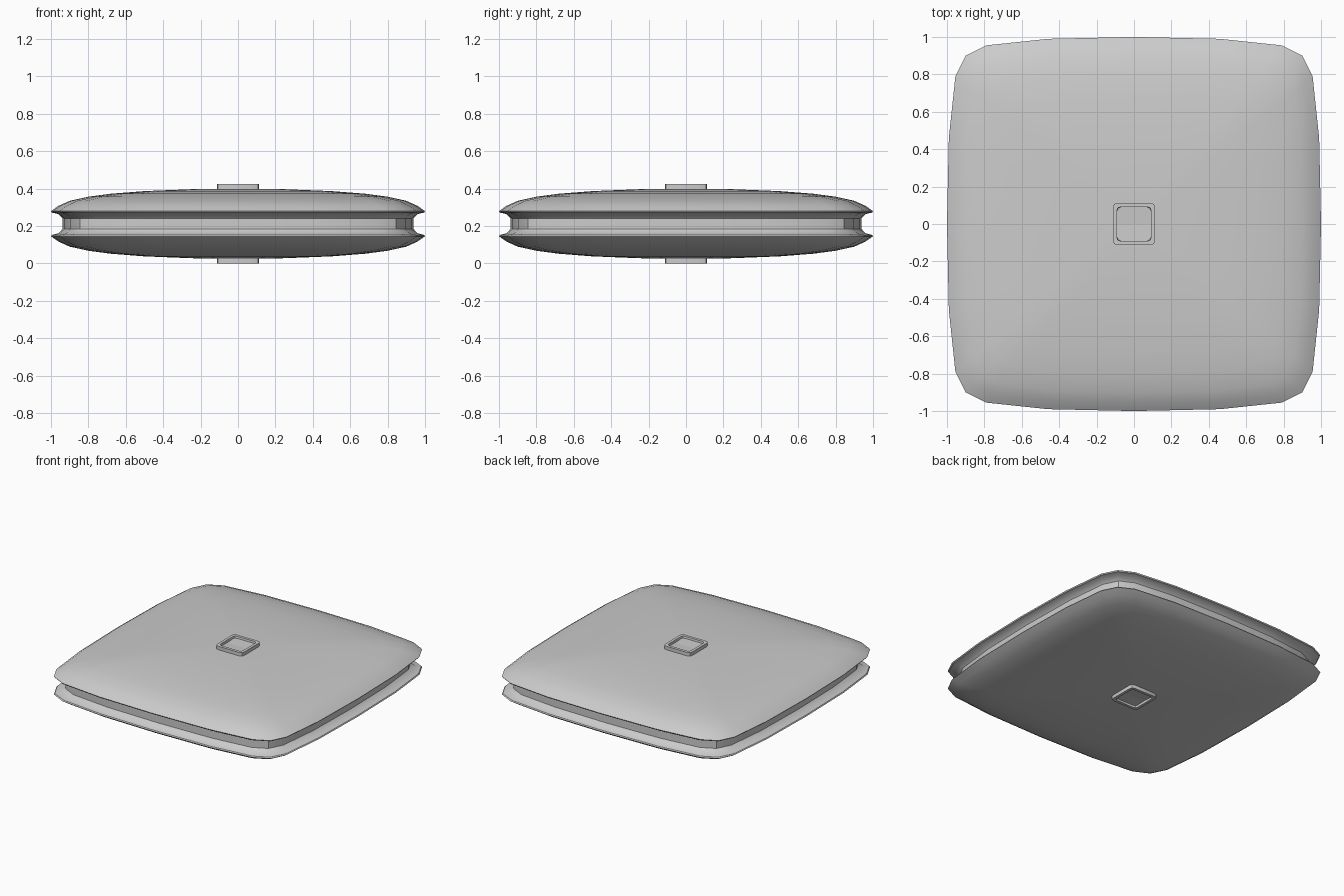
import bpy, bmesh, math

old = bpy.data.objects.get("Cube")
if old:
    bpy.data.objects.remove(old, do_unlink=True)

MID = 0.2125  # height of the mirror plane between both shells

grey = bpy.data.materials.new("light_grey")
grey.use_nodes = True
grey.diffuse_color = (0.6, 0.6, 0.6, 1)
grey.node_tree.nodes["Principled BSDF"].inputs["Base Color"].default_value = (0.6, 0.6, 0.6, 1)


def four_sides(quarter):
    """Repeat a quarter outline around the z axis."""
    points = []
    for _ in range(4):
        points += quarter
        quarter = [(-y, x) for x, y in quarter]
    return points


def add_rings(bm, outline, profile):
    """Skin scaled copies of the outline at the (scale, height) steps."""
    rings = [[bm.verts.new((x * s, y * s, z)) for x, y in outline] for s, z in profile]
    n = len(outline)
    for a, b in zip(rings, rings[1:]):
        for i in range(n):
            j = (i + 1) % n
            bm.faces.new((a[i], a[j], b[j], b[i]))
    return rings


def close_ring(bm, ring, z):
    """Close a ring with a fan to its centre."""
    centre = bm.verts.new((0, 0, z))
    for i, v in enumerate(ring):
        bm.faces.new((v, ring[(i + 1) % len(ring)], centre))


def finish(name, bm, angle):
    bmesh.ops.recalc_face_normals(bm, faces=bm.faces[:])
    mesh = bpy.data.meshes.new(name)
    bm.to_mesh(mesh)
    bm.free()
    mesh.materials.append(grey)
    obj = bpy.data.objects.new(name, mesh)
    bpy.context.collection.objects.link(obj)
    bpy.ops.object.select_all(action="DESELECT")
    obj.select_set(True)
    bpy.context.view_layer.objects.active = obj
    bpy.ops.object.shade_smooth_by_angle(angle=math.radians(angle))


# Pillow body: upper half profile from crown to groove, mirrored for the lower half
body_outline = four_sides([(1, 0), (0.99, 0.46), (0.955, 0.79),
                           (0.9, 0.9), (0.79, 0.955), (0.46, 0.99)])
upper = [(0.25, 0.397), (0.5, 0.387), (0.68, 0.373), (0.8, 0.357), (0.9, 0.335),
         (0.96, 0.308), (1, 0.28), (0.995, 0.272), (0.96, 0.264), (0.938, 0.24)]
lower = [(s, 2 * MID - z) for s, z in reversed(upper)]
bm = bmesh.new()
rings = add_rings(bm, body_outline, upper + lower)
close_ring(bm, rings[0], 0.4)
close_ring(bm, rings[-1], 2 * MID - 0.4)
finish("pillow_body", bm, 35)

# Square buttons with a recessed, slightly creased floor, top and bottom
button_outline = four_sides([(1, 0), (1, 0.78), (0.94, 0.94), (0.78, 1)])
for name, side in (("top_button", 1), ("bottom_button", -1)):
    profile = [(0.113, MID + side * 0.17), (0.113, MID + side * 0.2125),
               (0.092, MID + side * 0.2125), (0.09, MID + side * 0.198)]
    bm = bmesh.new()
    rings = add_rings(bm, button_outline, profile)
    floor = rings[-1]
    half = len(floor) // 2
    bm.faces.new(floor[:half + 1])
    bm.faces.new(floor[half:] + floor[:1])
    crease = bm.edges.get((floor[0], floor[half]))
    for v in crease.verts:
        v.co.z -= side * 0.004
    crease.smooth = False
    finish(name, bm, 30)
